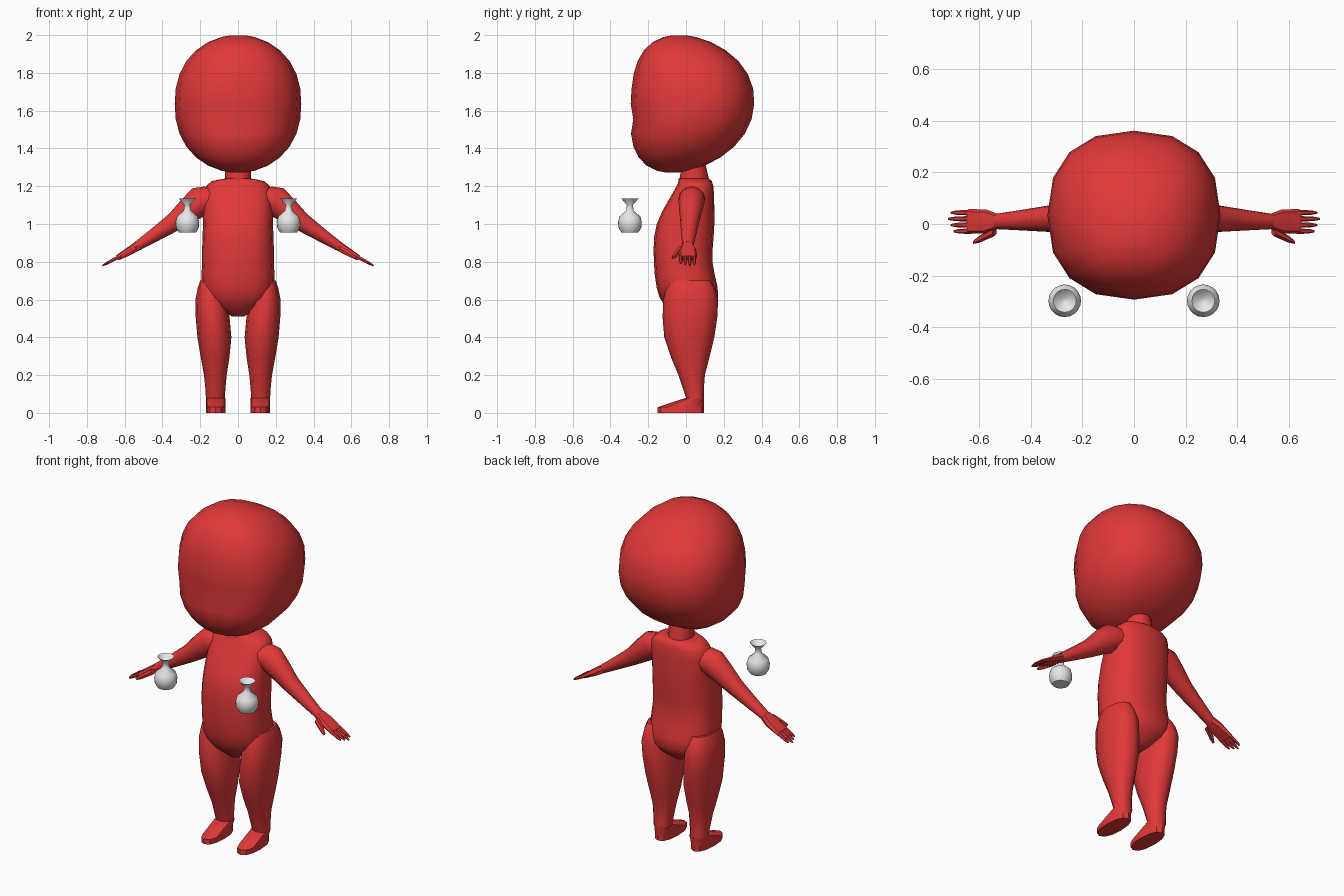
import bpy
import bmesh
import math
from mathutils import Vector

default_cube = bpy.data.objects.get("Cube")
if default_cube:
    bpy.data.objects.remove(default_cube, do_unlink=True)


def make_material(name, red, green, blue):
    material = bpy.data.materials.new(name)
    material.use_nodes = True
    color = (red, green, blue, 1)
    material.diffuse_color = color
    shader = material.node_tree.nodes["Principled BSDF"]
    shader.inputs["Base Color"].default_value = color
    return material


RED = make_material("red", .76, .04, .04)
PALE = make_material("pale_grey", .8, .8, .8)

RIGHTWARD = Vector((1, 0, 0))
BACKWARD = Vector((0, 1, 0))
ARM_UP = Vector((.5, 0, .85)).normalized()
HAND_DIRECTION = Vector((.88, 0, -.48))
LEVEL = (RIGHTWARD, BACKWARD)
SLOPED = (BACKWARD, ARM_UP)


def signed_power(value, power):
    return math.copysign(abs(value) ** power, value)


def refine(rows, steps):
    """Insert spline-interpolated rows between the key rows."""
    keys = [Vector(row) for row in rows]
    last = len(keys) - 1
    result = []
    for index in range(last):
        start, end = keys[index], keys[index + 1]
        leave = (end - keys[max(index - 1, 0)]) / 2
        arrive = (keys[min(index + 2, last)] - start) / 2
        for step in range(steps):
            t = step / steps
            blend = t * t * (3 - 2 * t)
            result.append(start.lerp(end, blend)
                          + leave * t * (1 - t) ** 2
                          - arrive * t * t * (1 - t))
    return result + [keys[last]]


def loft(name, rows, axes=LEVEL, material=RED, sides=12, power=1,
         mirror=1, steps=1, crease=50):
    """Skin rows of (x, y, z, half_u, half_v); mirror = -1 flips x."""
    bm = bmesh.new()
    loops = []
    for x, y, z, half_u, half_v in refine(rows, steps):
        loop = []
        for side_index in range(sides):
            angle = math.tau * side_index / sides
            point = Vector((x, y, z))
            point += axes[0] * half_u * signed_power(math.cos(angle), power)
            point += axes[1] * half_v * signed_power(math.sin(angle), power)
            point.x *= mirror
            loop.append(bm.verts.new(point))
        loops.append(loop)
    for low, high in zip(loops, loops[1:]):
        for current in range(sides):
            following = (current + 1) % sides
            bm.faces.new((low[current], low[following],
                          high[following], high[current]))
    bm.faces.new(loops[0])
    bm.faces.new(loops[-1])
    bmesh.ops.recalc_face_normals(bm, faces=bm.faces)
    mesh = bpy.data.meshes.new(name)
    bm.to_mesh(mesh)
    bm.free()
    mesh.materials.append(material)
    for polygon in mesh.polygons:
        polygon.use_smooth = True
    mesh.set_sharp_from_angle(angle=math.radians(crease))
    obj = bpy.data.objects.new(name, mesh)
    bpy.context.collection.objects.link(obj)
    return obj


def body_row(height, inner, outer, front, back):
    """Horizontal ring described by its four extents."""
    return ((inner + outer) / 2, (front + back) / 2, height,
            (outer - inner) / 2, (back - front) / 2)


def centred_row(height, half, front, back):
    return body_row(height, -half, half, front, back)


def taper(name, start, end, radius, mirror):
    """Slim finger that narrows towards its tip."""
    rows = []
    for along, scale in ((0, 1), (.7, .8), (1, .4)):
        rows.append((*start.lerp(end, along), radius * scale, radius * scale))
    loft(name, rows, SLOPED, sides=6, mirror=mirror)


# Large head: a squared ellipsoid whose middle leans back
HEAD_RINGS = 14
head_rows = []
for ring in range(HEAD_RINGS + 1):
    t = -.995 * math.cos(math.pi * ring / HEAD_RINGS)
    spread = math.sqrt(1 - abs(t) ** 2.3)
    lean = .035 - .09 * (t - .1) ** 2
    head_rows.append((0, lean, 1.636 + .365 * t, .335 * spread, .327 * spread))
head = loft("head", head_rows, sides=16, power=.85, crease=70)

# Soft crease across the lower face
for vertex in head.data.vertices:
    nearness = math.exp(-((vertex.co.z - 1.54) / .04) ** 2)
    vertex.co.y += .02 * nearness * max(0, -vertex.co.y / .3)

# Neck
loft("neck", [centred_row(1.2, .07, -.04, .13),
              centred_row(1.33, .07, -.02, .1)])

# Torso, closing between the legs
loft("torso", [
    centred_row(.51, .03, -.05, .08),
    centred_row(.61, .18, -.14, .17),
    centred_row(.8, .19, -.17, .14),
    centred_row(1, .185, -.155, .15),
    centred_row(1.2, .17, -.05, .145),
    centred_row(1.24, .07, -.04, .12),
], sides=16, power=.8, steps=3, crease=60)

# Limbs, built once for each side
for side_name, side in (("left", 1), ("right", -1)):
    loft(side_name + "_leg", [
        body_row(.08, .07, .17, 0, .095),
        body_row(.2, .06, .18, -.04, .1),
        body_row(.4, .035, .215, -.115, .15),
        body_row(.6, .06, .225, -.12, .17),
        body_row(.7, .08, .2, -.09, .13),
    ], power=.9, mirror=side, steps=2)

    # Foot with a flat sole and a sloping instep
    foot_rows = [body_row(height, .067, .17, toe, .095)
                 for height, toe in ((0, -.15), (.03, -.15), (.05, -.09), (.08, 0))]
    loft(side_name + "_foot", foot_rows, power=.85, mirror=side, crease=40)

    loft(side_name + "_arm", [
        (.1, .03, 1.13, .07, .07),
        (.2, .03, 1.12, .07, .08),
        (.34, .02, 1.01, .05, .05),
        (.53, .01, .885, .03, .026),
    ], SLOPED, mirror=side, steps=2)

    loft(side_name + "_palm", [
        (.53, .01, .885, .03, .025),
        (.57, .01, .86, .046, .022),
        (.64, .01, .82, .048, .014),
    ], SLOPED, sides=8, power=.7, mirror=side, crease=40)

    # Four fingers spread across the palm, and a thumb
    for finger in range(4):
        knuckle = Vector((.63, .024 * finger - .028, .827))
        length = .1 - .012 * abs(finger - 2)
        taper(f"{side_name}_finger_{finger + 1}", knuckle,
              knuckle + HAND_DIRECTION * length, .011, side)
    taper(side_name + "_thumb", Vector((.54, -.03, .87)),
          Vector((.62, -.07, .82)), .017, side)

    # Small floating vase with a flared, hollow rim
    profile = [(.045, .955), (.06, .98), (.063, 1.01), (.055, 1.04),
               (.02, 1.07), (.016, 1.1), (.045, 1.134), (.012, 1.1)]
    vase_rows = [(.268, -.297, height, radius, radius) for radius, height in profile]
    loft(side_name + "_vase", vase_rows, material=PALE, sides=20, mirror=side)
